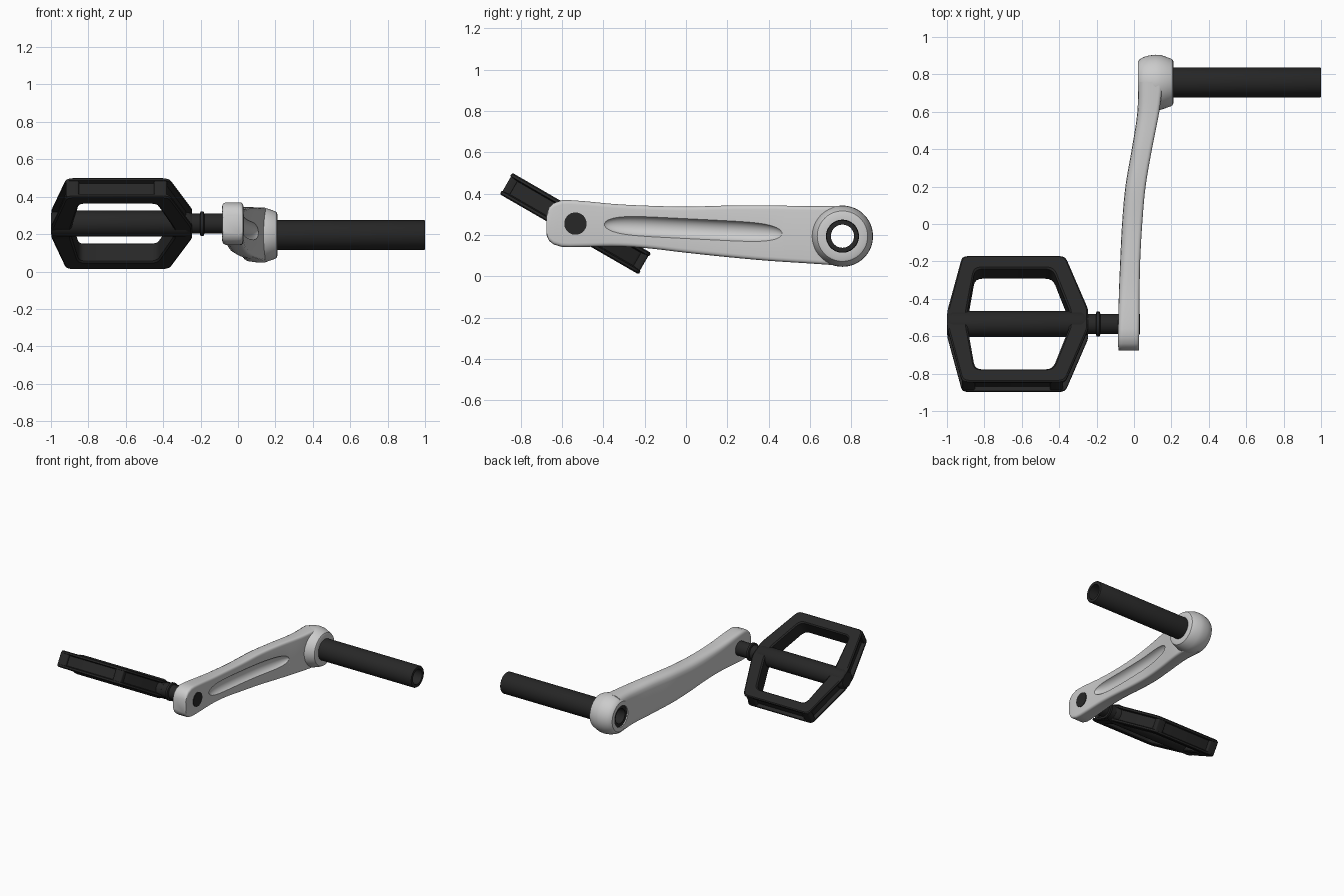
import bpy, bmesh, math
from mathutils import Vector

if "Cube" in bpy.data.objects:
    bpy.data.objects.remove(bpy.data.objects["Cube"])


def material(name, c):
    m = bpy.data.materials.new(name)
    m.diffuse_color = (*c, 1)
    m.use_nodes = True
    m.node_tree.nodes["Principled BSDF"].inputs["Base Color"].default_value = m.diffuse_color
    return m


BLACK = material("black_plastic", (0.02, 0.02, 0.02))
SILVER = material("silver_metal", (0.58, 0.58, 0.55))


def loft(name, rings, mat, closed=False, loc=(0, 0, 0), tilt=0.0):
    """Skin equal-length rings; closed joins last to first, otherwise cap the ends."""
    bm = bmesh.new()
    vs = [[bm.verts.new(p) for p in r] for r in rings]
    n = len(rings[0])
    for i in range(len(vs) if closed else len(vs) - 1):
        a, b = vs[i], vs[(i + 1) % len(vs)]
        for j in range(n):
            bm.faces.new((a[j], a[(j + 1) % n], b[(j + 1) % n], b[j]))
    if not closed:
        bm.faces.new(vs[0])
        bm.faces.new(vs[-1])
    bmesh.ops.remove_doubles(bm, verts=bm.verts, dist=1e-5)
    bmesh.ops.recalc_face_normals(bm, faces=bm.faces)
    me = bpy.data.meshes.new(name)
    bm.to_mesh(me)
    bm.free()
    ob = bpy.data.objects.new(name, me)
    bpy.context.collection.objects.link(ob)
    me.materials.append(mat)
    ob.location = loc
    ob.rotation_euler.x = tilt
    return ob


def lathe(name, profile, mat, loc, tilt=0.0, seg=48):
    """Revolve a closed (x, radius) profile around the x axis."""
    ang = [2 * math.pi * k / seg for k in range(seg)]
    return loft(name, [[(x, r * math.cos(a), r * math.sin(a)) for x, r in profile]
                       for a in ang], mat, True, loc, tilt)


def rounded(pts, radii, n=4):
    """Round the corners of a 2D polygon with n+1 points per corner."""
    out = []
    for i, (p, r) in enumerate(zip(pts, radii)):
        p = Vector(p)
        a = (Vector(pts[i - 1]) - p).normalized() * r + p
        b = (Vector(pts[(i + 1) % len(pts)]) - p).normalized() * r + p
        for k in range(n + 1):
            t = k / n
            out.append(a * (1 - t) ** 2 + p * 2 * t * (1 - t) + b * t * t)
    return out


def smooth(ob, angle=35):
    bpy.ops.object.select_all(action='DESELECT')
    ob.select_set(True)
    bpy.context.view_layer.objects.active = ob
    bpy.ops.object.shade_smooth_by_angle(angle=math.radians(angle))


def cut(ob, cutter):
    m = ob.modifiers.new("cut", 'BOOLEAN')
    m.object, m.operation, m.solver = cutter, 'DIFFERENCE', 'EXACT'
    bpy.context.view_layer.objects.active = ob
    bpy.ops.object.modifier_apply(modifier=m.name)
    bpy.data.objects.remove(cutter)


def interp(table, y):
    """Catmull-style smooth lookup in rows that start with y."""
    i = max(k for k in range(len(table) - 1) if table[k][0] <= y or k == 0)
    a, b = table[i], table[i + 1]
    pa, nb = table[max(i - 1, 0)], table[min(i + 2, len(table) - 1)]
    h = b[0] - a[0]
    t = (y - a[0]) / h
    res = []
    for c in range(1, len(a)):
        ma = (b[c] - pa[c]) / (b[0] - pa[0]) * h
        mb = (nb[c] - a[c]) / (nb[0] - a[0]) * h
        res.append((2*t**3 - 3*t*t + 1) * a[c] + (t**3 - 2*t*t + t) * ma
                   + (3*t*t - 2*t**3) * b[c] + (t**3 - t*t) * mb)
    return res


SPINDLE = (0, 0.757, 0.195)
PEDAL = (0, -0.535, 0.256)
TILT = math.radians(-30)

# Crank arm: y, back x, front x, bottom z, top z
ARM = [(-0.675, -0.083, 0.028, 0.20, 0.30), (-0.662, -0.084, 0.028, 0.172, 0.335),
       (-0.64, -0.085, 0.028, 0.155, 0.355), (-0.60, -0.085, 0.028, 0.143, 0.369),
       (-0.5, -0.084, 0.029, 0.143, 0.365), (-0.35, -0.080, 0.030, 0.146, 0.351),
       (-0.2, -0.074, 0.033, 0.138, 0.343), (0, -0.064, 0.044, 0.115, 0.338),
       (0.2, -0.046, 0.062, 0.094, 0.343), (0.4, -0.012, 0.096, 0.076, 0.344),
       (0.6, 0.018, 0.135, 0.063, 0.340), (0.76, 0.021, 0.155, 0.052, 0.341)]
ys = [r[0] for r in ARM[:4]] + [-0.6 + 1.36 * k / 34 for k in range(1, 35)]
rings = []
for y in ys:
    xb, xf, zb, zt = interp(ARM, y)
    back = 0.025 + 0.03 * min(1, max(0, (y + 0.6) / 0.5))
    sec = rounded([(xb, zb), (xf, zb), (xf, zt), (xb, zt)], [back, 0.02, 0.02, back])
    rings.append([(x, y, z) for x, z in sec])
arm = loft("crank_arm", rings, SILVER)

# Long scooped groove in the outer face, plus the spindle hole
groove = []
for k in range(41):
    t = 0.5 - 0.4999 * math.cos(math.pi * k / 40)
    s = math.sqrt(1 - abs(2 * t - 1) ** 6)
    y = -0.4 + 0.87 * t
    xf = interp(ARM, y)[1]
    groove.append([(xf + 0.012 + 0.045 * s * math.cos(a), y,
                    0.252 - 0.044 * t + 0.05 * s * math.sin(a))
                   for a in [2 * math.pi * j / 24 for j in range(24)]])
cut(arm, loft("groove_cutter", groove, SILVER))
cut(arm, lathe("hole_cutter", [(-0.2, 0), (-0.2, 0.081), (0.4, 0.081), (0.4, 0)],
               SILVER, SPINDLE))
smooth(arm)

# Rounded boss around the spindle
smooth(lathe("crank_boss", [(0.021, 0.08), (0.021, 0.112), (0.028, 0.122), (0.05, 0.135),
                            (0.08, 0.144), (0.115, 0.148), (0.145, 0.146), (0.196, 0.128),
                            (0.206, 0.122), (0.21, 0.113), (0.21, 0.08)],
             SILVER, SPINDLE, seg=64))

# Hollow spindle tube
smooth(lathe("spindle_tube", [(0.03, 0.056), (0.03, 0.08), (0.995, 0.08), (1.0, 0.077),
                              (1.0, 0.056)], BLACK, SPINDLE, seg=64))

# Pedal axle with collar
smooth(lathe("pedal_axle", [(-0.3, 0), (-0.3, 0.054), (-0.204, 0.054), (-0.2, 0.066),
                            (-0.184, 0.066), (-0.18, 0.054), (0.033, 0.054), (0.033, 0)],
             BLACK, PEDAL))

# Pedal centre barrel
smooth(lathe("pedal_barrel", [(-1.0, 0), (-1.0, 0.056), (-0.99, 0.066), (-0.97, 0.07),
                              (-0.28, 0.07), (-0.245, 0.055), (-0.245, 0)],
             BLACK, PEDAL, TILT))


# Pedal frame: channel section swept between outer and inner outlines
def outline(half, radii):
    pts = half + [(x, -v) for x, v in reversed(half)]
    return rounded(pts, radii + radii[::-1])


outer = outline([(-0.998, 0.05), (-0.918, 0.388), (-0.368, 0.388), (-0.245, 0.06)],
                [0.02, 0.03, 0.03, 0.02])
inner = outline([(-0.89, 0.05), (-0.85, 0.31), (-0.435, 0.31), (-0.345, 0.05)],
                [0.02, 0.04, 0.04, 0.02])
CHANNEL = [(0.08, 0.060), (0, 0.054), (0, 0.042), (0.3, 0.036), (0.3, -0.036), (0, -0.042),
           (0, -0.054), (0.08, -0.060), (0.9, -0.060), (1, -0.052), (1, 0.052), (0.9, 0.060)]
frame = []
for o, i in zip(outer, inner):
    frame.append([(*o.lerp(i, t), w) for t, w in CHANNEL])
smooth(loft("pedal_frame", frame, BLACK, True, PEDAL, TILT))

# Corner posts bridging the channel on both long edges
for side in (-1, 1):
    for x in (-0.885, -0.415):
        sec = rounded([(x - 0.035, 0.345), (x + 0.035, 0.345),
                       (x + 0.035, 0.384), (x - 0.035, 0.384)], [0.004, 0.004, 0.012, 0.012])
        smooth(loft("pedal_post", [[(p.x, side * p.y, w) for p in sec]
                                   for w in (-0.05, 0.05)], BLACK, False, PEDAL, TILT))
